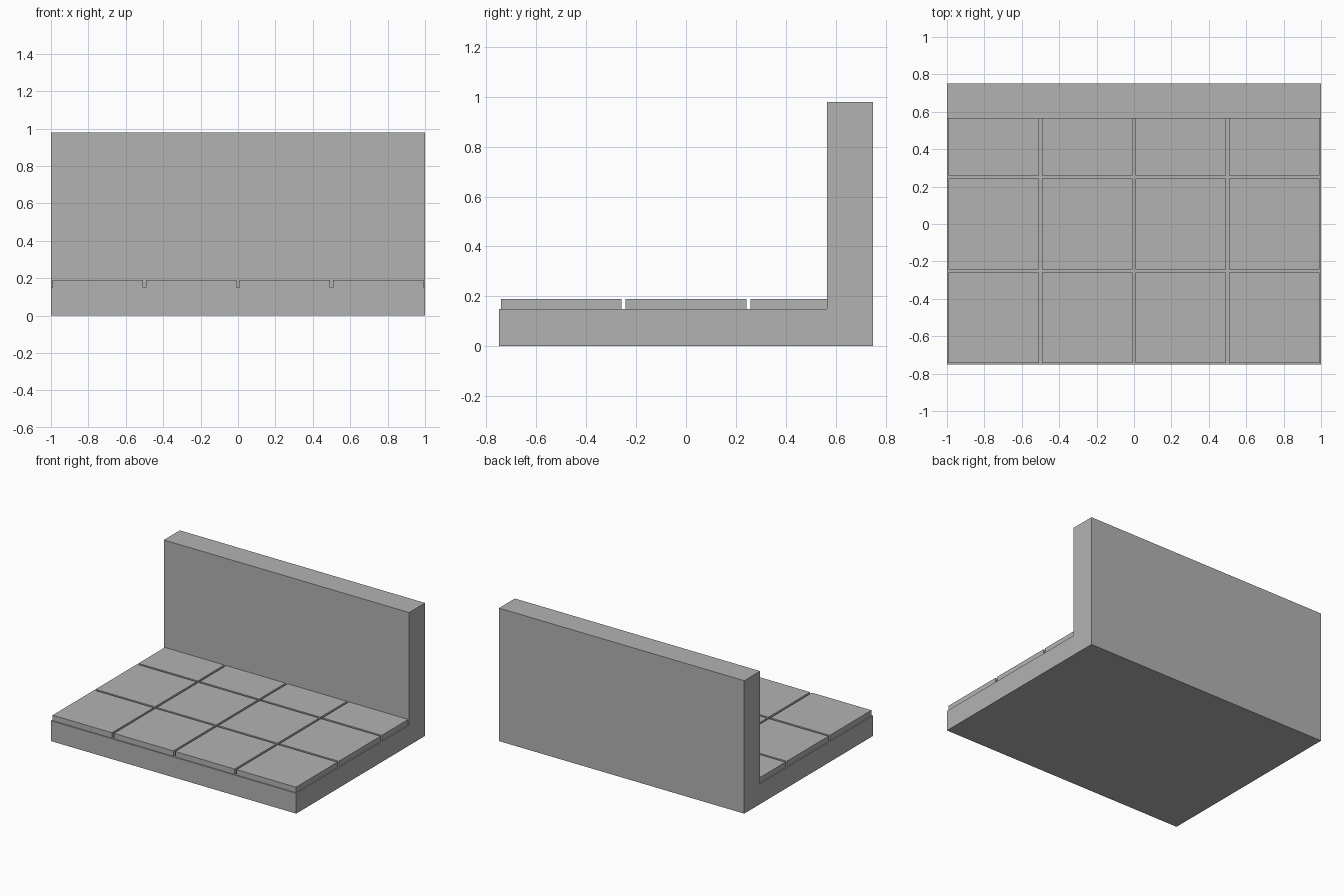
import bpy
import bmesh

cube = bpy.data.objects.get("Cube")
if cube:
    bpy.data.objects.remove(cube, do_unlink=True)

# One plain grey for the whole model
stone = bpy.data.materials.new("stone_grey")
stone.use_nodes = True
grey = (0.45, 0.45, 0.45, 1)
stone.diffuse_color = grey
stone.node_tree.nodes["Principled BSDF"].inputs["Base Color"].default_value = grey

HALF_DEPTH, FLOOR_TOP, TILE_TOP = 0.75, 0.15, 0.19
WALL_FRONT, WALL_TOP = 0.565, 0.98
PITCH, GAP = 0.5, 0.008


def prism(name, profile, x0, x1):
    """Extrude a (y, z) profile from x0 to x1."""
    bm = bmesh.new()
    face = bm.faces.new([bm.verts.new((x0, y, z)) for y, z in profile])
    moved = bmesh.ops.extrude_face_region(bm, geom=[face], use_keep_orig=True)["geom"]
    verts = [v for v in moved if isinstance(v, bmesh.types.BMVert)]
    bmesh.ops.translate(bm, verts=verts, vec=(x1 - x0, 0, 0))
    bmesh.ops.recalc_face_normals(bm, faces=bm.faces)
    mesh = bpy.data.meshes.new(name)
    bm.to_mesh(mesh)
    bm.free()
    mesh.materials.append(stone)
    obj = bpy.data.objects.new(name, mesh)
    bpy.context.collection.objects.link(obj)
    return obj


# Floor slab and back wall as one L-shaped block
prism("floor_and_wall", [
    (-HALF_DEPTH, 0), (HALF_DEPTH, 0), (HALF_DEPTH, WALL_TOP),
    (WALL_FRONT, WALL_TOP), (WALL_FRONT, FLOOR_TOP), (-HALF_DEPTH, FLOOR_TOP),
], -1, 1)

# Raised floor tiles, the back row cut short by the wall
for row in range(3):
    y0 = -HALF_DEPTH + row * PITCH + GAP
    y1 = min(y0 + PITCH - 2 * GAP, WALL_FRONT)
    for col in range(4):
        x0 = -1 + col * PITCH + GAP
        prism(f"floor_tile_{row + 1}_{col + 1}",
              [(y0, FLOOR_TOP), (y1, FLOOR_TOP), (y1, TILE_TOP), (y0, TILE_TOP)],
              x0, x0 + PITCH - 2 * GAP)
